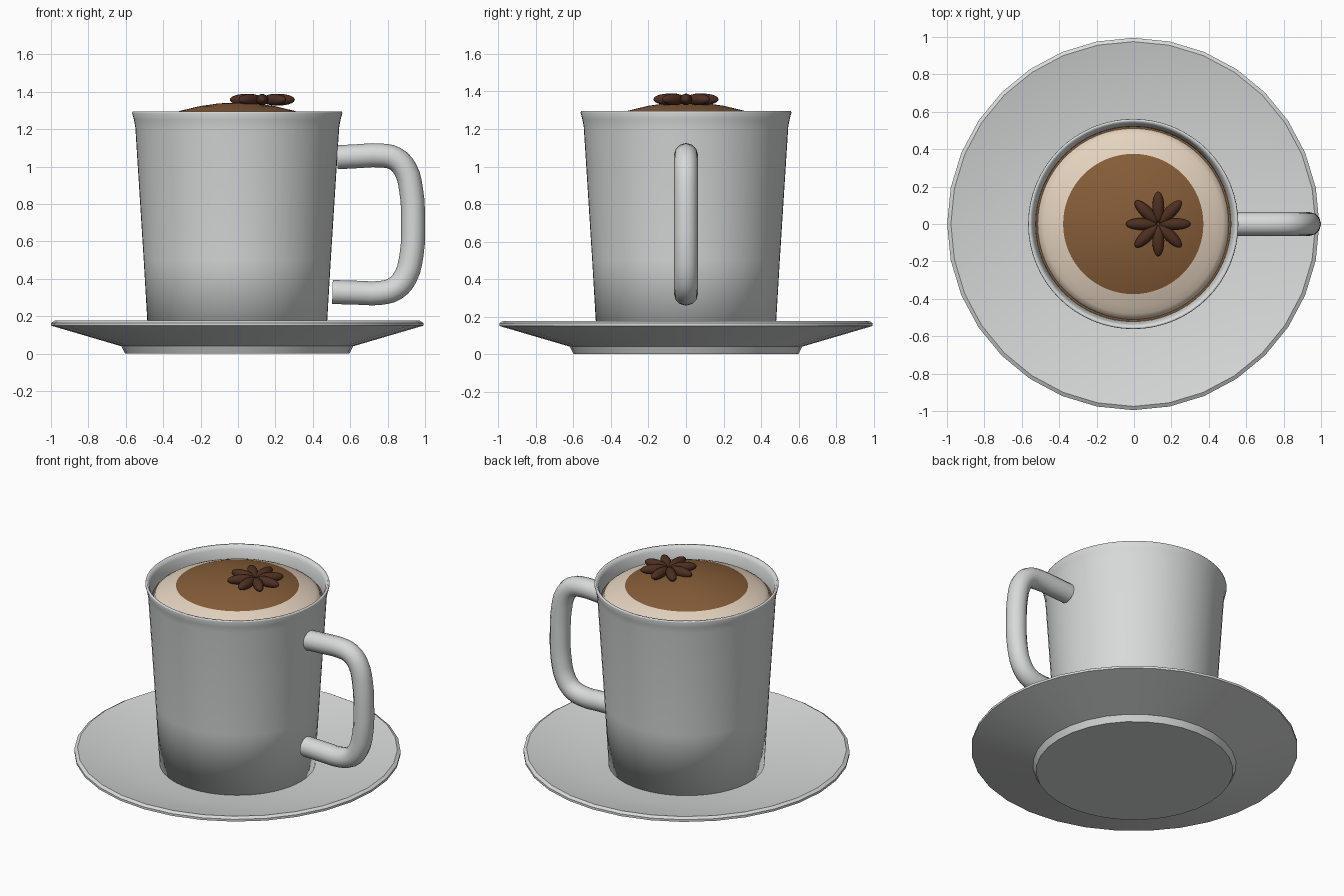
import bpy, bmesh, math
from mathutils import Matrix, Vector

if "Cube" in bpy.data.objects:
    bpy.data.objects.remove(bpy.data.objects["Cube"])

CX = -0.004  # axis of cup and saucer


def material(name, rgb):
    m = bpy.data.materials.new(name)
    m.diffuse_color = (*rgb, 1)
    m.use_nodes = True
    m.node_tree.nodes["Principled BSDF"].inputs["Base Color"].default_value = m.diffuse_color
    return m


PORCELAIN = material("porcelain", (0.68, 0.70, 0.69))
CREAM = material("cream", (0.78, 0.65, 0.52))
COCOA = material("cocoa", (0.24, 0.11, 0.04))
SPICE = material("spice", (0.075, 0.028, 0.015))


def finish(name, bm, mats, angle):
    bmesh.ops.recalc_face_normals(bm, faces=bm.faces)
    me = bpy.data.meshes.new(name)
    bm.to_mesh(me)
    bm.free()
    ob = bpy.data.objects.new(name, me)
    bpy.context.collection.objects.link(ob)
    for m in mats:
        me.materials.append(m)
    smooth(ob, angle)
    return ob


def smooth(ob, angle):
    bpy.ops.object.select_all(action='DESELECT')
    ob.select_set(True)
    bpy.context.view_layer.objects.active = ob
    bpy.ops.object.shade_smooth_by_angle(angle=math.radians(angle))


def lathe(name, profile, sides, mats, angle=40, rule=None):
    """Spin an (r, z) profile around the upright axis."""
    bm = bmesh.new()
    verts = [bm.verts.new((r, 0, z)) for r, z in profile]
    edges = [bm.edges.new(p) for p in zip(verts, verts[1:])]
    bmesh.ops.spin(bm, geom=verts + edges, cent=(0, 0, 0), axis=(0, 0, 1),
                   angle=math.tau, steps=sides, use_duplicate=False)
    bmesh.ops.remove_doubles(bm, verts=bm.verts, dist=1e-4)
    if rule:
        for f in bm.faces:
            f.material_index = rule(f.calc_center_median())
    bmesh.ops.translate(bm, verts=bm.verts, vec=(CX, 0, 0))
    return finish(name, bm, mats, angle)


# Saucer: foot, sloping underside, thin rim, dished top
lathe("saucer", [(0, 0), (0.6, 0), (0.62, 0.04), (0.995, 0.15), (0.995, 0.165),
                 (0.975, 0.177), (0.6, 0.085), (0, 0.085)], 32, [PORCELAIN])

# Cup: tapered wall with a flared lip and a hollow inside
lathe("cup", [(0, 0.075), (0.475, 0.075), (0.50, 0.5), (0.545, 1.21), (0.552, 1.25),
              (0.562, 1.287), (0.56, 1.295), (0.548, 1.295), (0.535, 1.27),
              (0.523, 1.21), (0.47, 0.5), (0.445, 0.12), (0, 0.12)],
      64, [PORCELAIN], 100)

# Drink surface just under the foam
lathe("drink", [(0.521, 1.195), (0, 1.195)], 64, [COCOA])

# Foam dome with a dusted centre
top = 1.343
foam = [(0, top)] + [(r, top - r * r * 0.48) for r in (0.1, 0.2, 0.3, 0.375, 0.44, 0.48)]
foam += [(0.503, 1.217), (0.511, 1.195)]
lathe("foam", foam, 64, [CREAM, COCOA], 60,
      lambda c: 1 if c.xy.length < 0.375 else 0)

# Handle: round tube swept along a rounded path
path = [(0.53, 1.05), (0.64, 1.056), (0.76, 1.06), (0.84, 1.043), (0.895, 0.985),
        (0.925, 0.88), (0.936, 0.70), (0.928, 0.53), (0.895, 0.41), (0.84, 0.348),
        (0.76, 0.325), (0.64, 0.326), (0.505, 0.33)]
cu = bpy.data.curves.new("handle", 'CURVE')
cu.dimensions = '3D'
cu.bevel_depth = 0.064
cu.bevel_resolution = 4
cu.use_fill_caps = True
cu.resolution_u = 3
sp = cu.splines.new('BEZIER')
sp.bezier_points.add(len(path) - 1)
for p, (x, z) in zip(sp.bezier_points, path):
    p.co = (x, 0, z)
    p.handle_left_type = p.handle_right_type = 'AUTO'
handle = bpy.data.objects.new("handle", cu)
bpy.context.collection.objects.link(handle)
cu.materials.append(PORCELAIN)
bpy.context.view_layer.objects.active = handle
handle.select_set(True)
bpy.ops.object.select_all(action='DESELECT')
handle.select_set(True)
bpy.ops.object.convert(target='MESH')
smooth(bpy.context.object, 40)

# Spice star: eight pods around a centre
bm = bmesh.new()
for i in range(8):
    m = (Matrix.Translation((0.13, 0, 1.358)) @ Matrix.Rotation(i * math.tau / 8, 4, 'Z')
         @ Matrix.Translation((0.09, 0, 0)) @ Matrix.Rotation(math.pi / 2, 4, 'Y')
         @ Matrix.Diagonal((0.031, 0.032, 0.084, 1)))
    bmesh.ops.create_uvsphere(bm, u_segments=16, v_segments=10, radius=1, matrix=m)
finish("spice_star", bm, [SPICE], 60)
